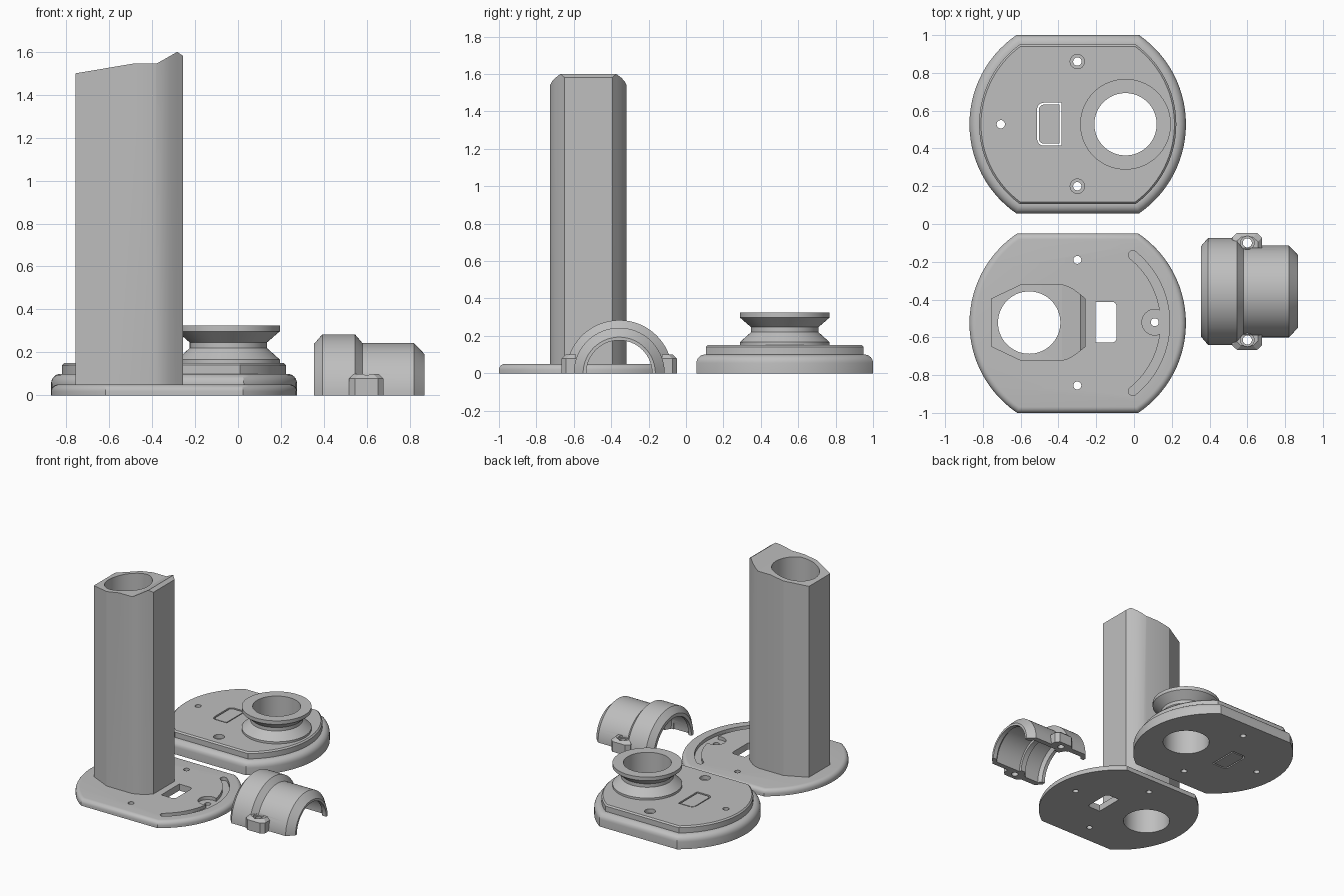
import bpy, bmesh, math

if "Cube" in bpy.data.objects:
    bpy.data.objects.remove(bpy.data.objects["Cube"])

grey = bpy.data.materials.new("plain grey")
grey.diffuse_color = (0.52, 0.52, 0.52, 1)
grey.use_nodes = True
grey.node_tree.nodes["Principled BSDF"].inputs["Base Color"].default_value = grey.diffuse_color


def make(name, verts, faces):
    me = bpy.data.meshes.new(name)
    me.from_pydata(verts, [], faces)
    bm = bmesh.new()
    bm.from_mesh(me)
    bmesh.ops.recalc_face_normals(bm, faces=bm.faces)
    bm.to_mesh(me)
    bm.free()
    me.materials.append(grey)
    ob = bpy.data.objects.new(name, me)
    bpy.context.collection.objects.link(ob)
    return ob


def loft(name, layers):
    """Stack of (outline, z) with equal point counts, capped at both ends."""
    n = len(layers[0][0])
    verts = [(x, y, z) for pts, z in layers for x, y in pts]
    faces = [tuple(range(n)), tuple(range(len(verts) - n, len(verts)))]
    for k in range(len(layers) - 1):
        for i in range(n):
            j = (i + 1) % n
            faces.append((k * n + i, k * n + j, (k + 1) * n + j, (k + 1) * n + i))
    return make(name, verts, faces)


def revolve(name, profile, place, sweep=2 * math.pi, steps=72):
    """Turn a closed (radius, height) profile; place maps r, h, angle to a point."""
    n, full = len(profile), sweep > 6
    rows = steps if full else steps + 1
    verts = [place(r, h, sweep * k / steps) for k in range(rows) for r, h in profile]
    faces = []
    for k in range(steps):
        m = (k + 1) % rows
        for i in range(n):
            j = (i + 1) % n
            faces.append((k * n + i, k * n + j, m * n + j, m * n + i))
    if not full:
        faces += [tuple(range(n)), tuple(range((rows - 1) * n, rows * n))]
    return make(name, verts, faces)


def circle(cx, cy, r, n=32):
    return [(cx + r * math.cos(2 * math.pi * i / n), cy + r * math.sin(2 * math.pi * i / n))
            for i in range(n)]


def combine(ob, tool, op='DIFFERENCE'):
    mod = ob.modifiers.new("cut", 'BOOLEAN')
    mod.operation, mod.solver, mod.object = op, 'EXACT', tool
    bpy.context.view_layer.objects.active = ob
    bpy.ops.object.modifier_apply(modifier=mod.name)
    bpy.data.objects.remove(tool)


def cut(ob, outline, z0=-0.1, z1=2.0):
    combine(ob, loft("cutter", [(outline, z0), (outline, z1)]))


def smooth(ob):
    bpy.ops.object.select_all(action='DESELECT')
    ob.select_set(True)
    bpy.context.view_layer.objects.active = ob
    bpy.ops.object.shade_smooth_by_angle(angle=math.radians(25))


def plate_outline(cx, cy, r, h, n=28):
    """Circle with two flats at +-h."""
    a = math.asin(h / r)
    side = [-a + 2 * a * i / n for i in range(n + 1)]
    return [(cx + s * r * math.cos(t), cy + s * r * math.sin(t)) for s in (1, -1) for t in side]


def fillet(cx, cy, r, h, top, f, n=6):
    out = [(plate_outline(cx, cy, r, h), 0)]
    for i in range(n + 1):
        t = math.pi / 2 * i / n
        d = f * (1 - math.cos(t))
        out.append((plate_outline(cx, cy, r - d, h - d), top - f + f * math.sin(t)))
    return out


def d_shape(x_flat, x_round, y0, y1, r):
    """Rectangle whose two corners on the x_round side are rounded."""
    s = 1 if x_round > x_flat else -1
    pts = [(x_flat, y0)]
    for i in range(7):
        t = -math.pi / 2 + math.pi / 2 * i / 6
        pts.append((x_round - s * r + s * r * math.cos(t), y0 + r + r * math.sin(t)))
    for i in range(7):
        t = math.pi / 2 * i / 6
        pts.append((x_round - s * r + s * r * math.cos(t), y1 - r + r * math.sin(t)))
    return pts + [(x_flat, y1)]


PX = -0.298
Y1, Y2 = -0.525, 0.528
TX, SX, BORE = -0.555, -0.045, 0.165

# Tower base plate with screw holes, slot and curved pocket
base = loft("tower_base", fillet(PX, Y1, 0.573, 0.475, 0.05, 0.032))
for x, y in ((-0.3, -0.19), (-0.3, -0.855), (0.11, -0.52)):
    cut(base, circle(x, y, 0.021))
cut(base, circle(TX, -0.522, BORE, 72))
cut(base, d_shape(-0.205, -0.092, -0.628, -0.412, 0.025))
band = []
for i in range(33):
    t = math.radians(-51 + 102 * i / 32)
    band.append((PX + 0.487 * math.cos(t), Y1 + 0.487 * math.sin(t)))
for end, sweep in ((51, 1), (-51, -1)):
    t0 = math.radians(end)
    if sweep < 0:
        for i in range(33):
            t = math.radians(51 - 102 * i / 32)
            band.append((PX + 0.44 * math.cos(t), Y1 + 0.44 * math.sin(t)))
    for i in range(1, 8):
        u = t0 + (math.pi * i / 8 if sweep > 0 else math.pi + math.pi * i / 8)
        band.append((PX + 0.4635 * math.cos(t0) + 0.0235 * math.cos(u),
                     Y1 + 0.4635 * math.sin(t0) + 0.0235 * math.sin(u)))
cut(base, band, 0.025, 0.1)
cut(base, circle(0.11, -0.52, 0.068), 0.025, 0.1)
smooth(base)

# Tall hollow tower, its top trimmed by a side profile
half = [(-0.257, 0.128), (-0.29, 0.155), (-0.32, 0.177), (-0.35, 0.193), (-0.385, 0.204),
        (-0.595, 0.204), (-0.757, 0.127)]
tower_out = [(x, -0.522 + d) for x, d in half] + [(x, -0.522 - d) for x, d in reversed(half)]
tower = loft("tower", [(tower_out, 0.049), (tower_out, 1.7)])
trim = [(-0.9, 1.8), (-0.9, 1.475), (-0.757, 1.5), (-0.49, 1.545), (-0.38, 1.545),
        (-0.283, 1.6), (-0.257, 1.582), (-0.1, 1.474), (-0.1, 1.8)]
nt = len(trim)
trimmer = make("cutter", [(x, y, z) for y in (-1, 0) for x, z in trim],
               [tuple(range(nt)), tuple(range(nt, 2 * nt))] +
               [(i, (i + 1) % nt, (i + 1) % nt + nt, i + nt) for i in range(nt)])
combine(tower, trimmer)
cut(tower, circle(TX, -0.522, BORE, 72))
smooth(tower)

# Stepped plate under the spool
layers = fillet(PX, Y2, 0.573, 0.472, 0.1, 0.045)
for r, h, z in ((0.522, 0.422, 0.1), (0.522, 0.422, 0.14), (0.512, 0.412, 0.15)):
    layers.append((plate_outline(PX, Y2, r, h), z))
spool_base = loft("spool_base", layers)
cut(spool_base, circle(SX, Y2, BORE, 72))
for x, y in ((-0.3, 0.86), (-0.3, 0.2), (-0.705, Y2)):
    cut(spool_base, circle(x, y, 0.022))
for y in (0.86, 0.2):
    cut(spool_base, circle(-0.3, y, 0.038), 0.12, 0.3)
cut(spool_base, d_shape(-0.385, -0.513, 0.415, 0.642, 0.035))
smooth(spool_base)

# Insert sitting in the plate with a narrow gap round it
insert_out = d_shape(-0.395, -0.503, 0.425, 0.632, 0.026)
smooth(loft("plate_insert", [(insert_out, 0), (insert_out, 0.147)]))

# Spool neck with a V groove
neck = [(BORE, 0.149), (0.24, 0.149), (0.24, 0.166), (0.18, 0.22), (0.18, 0.246),
        (0.24, 0.298), (0.24, 0.325), (BORE, 0.325)]
smooth(revolve("spool_neck", neck,
               lambda r, h, a: (SX + r * math.cos(a), Y2 + r * math.sin(a), h)))

# Half pipe clamp, profile as (radius, x)
CY = -0.357
clamp_profile = [(0.24, 0.355), (0.284, 0.393), (0.284, 0.545), (0.243, 0.58), (0.243, 0.82),
                 (0.193, 0.868), (0.176, 0.868), (0.176, 0.835), (0.205, 0.81), (0.205, 0.6),
                 (0.185, 0.6), (0.185, 0.56), (0.24, 0.53), (0.24, 0.40), (0.215, 0.38),
                 (0.215, 0.355)]
clamp = revolve("half_clamp", clamp_profile,
                lambda r, h, a: (h, CY + r * math.cos(a), r * math.sin(a)), math.pi, 48)

# Screw lugs on both sides of the clamp
for s in (1, -1):
    def lug(d):
        return [(0.518 + d, CY + s * 0.23), (0.518 + d, CY + s * (0.285 - d)),
                (0.545 + d, CY + s * (0.309 - d)), (0.652 - d, CY + s * (0.309 - d)),
                (0.678 - d, CY + s * (0.285 - d)), (0.678 - d, CY + s * 0.23)]
    combine(clamp, loft("lug", [(lug(0), 0), (lug(0), 0.078), (lug(0.022), 0.1)]), 'UNION')
for s in (1, -1):
    cut(clamp, circle(0.6, CY + s * 0.257, 0.024), -0.1, 0.3)
    cut(clamp, circle(0.6, CY + s * 0.257, 0.036), 0.085, 0.3)
smooth(clamp)
